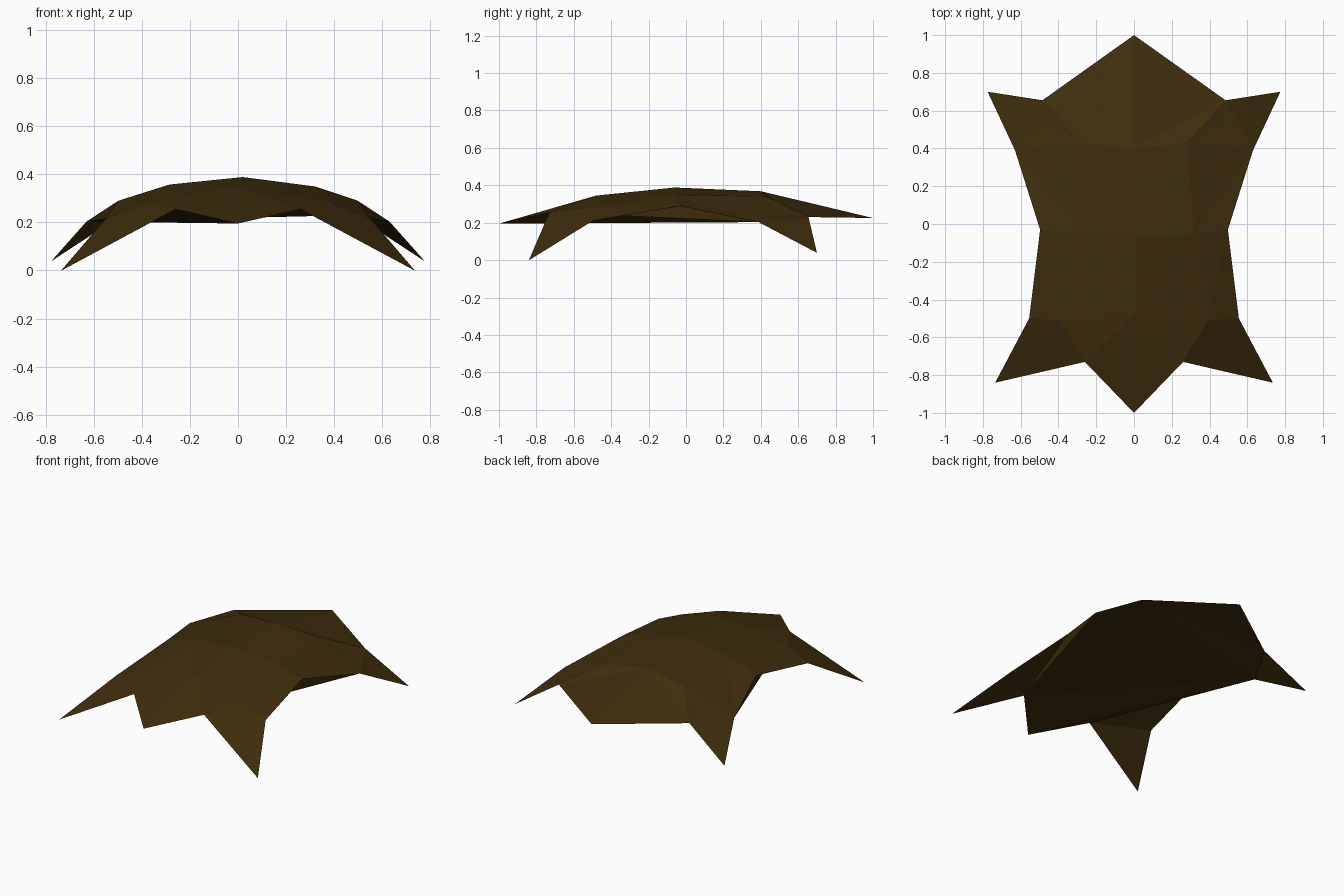
import bpy, bmesh

if "Cube" in bpy.data.objects:
    bpy.data.objects.remove(bpy.data.objects["Cube"])

# Right half of the pelt; left half is mirrored
half = {
    "tail": (0, -1, .195), "notch": (.26, -.73, .255), "foot": (.735, -.84, 0),
    "hip": (.555, -.5, .21), "waist": (.497, -.03, .29), "shoulder": (.63, .39, .203),
    "paw": (.775, .70, .04), "corner": (.485, .655, .23), "head": (0, 1, .225),
    "spine1": (0, -.48, .345), "spine2": (0, -.06, .388), "spine3": (0, .40, .368),
    "mid1": (.39, -.51, .28), "mid2": (.32, -.05, .349), "mid3": (.28, .43, .34),
    "fold": (.46, .53, .25),
}

# Upper skin, right half
top = [
    "tail notch spine1", "notch mid1 spine1", "notch hip mid1", "notch foot hip",
    "hip waist mid1", "waist mid2 mid1", "spine1 mid1 mid2", "spine1 mid2 spine2",
    "waist shoulder mid2", "shoulder mid3 mid2", "shoulder fold mid3",
    "fold corner mid3", "shoulder corner fold", "shoulder paw corner",
    "mid2 mid3 spine3", "mid2 spine3 spine2", "mid3 corner spine3",
    "corner head spine3",
]

# Shallow underside: mirrored edges, then a fan from the left shoulder
under_sides = ["notch foot hip", "notch hip waist", "notch waist shoulder",
               "shoulder paw corner"]
under_fan = [
    "tail -notch -shoulder", "tail -shoulder notch", "notch -shoulder corner",
    "notch corner shoulder", "corner -shoulder -corner", "corner -corner head",
]

bm = bmesh.new()
verts = {}
for name, (x, y, z) in half.items():
    verts[name] = bm.verts.new((x, y, z))
    verts["-" + name] = bm.verts.new((-x, y, z)) if x else verts[name]

# The back is slightly uneven
verts["spine2"].co.x = .02
verts["-mid2"].co = (-.285, -.05, .357)


def face(names, up):
    vs = [verts[n] for n in names]
    a, b, c = (v.co for v in vs)
    if ((b - a).cross(c - a).z > 0) != up:
        vs.reverse()
    # Flat limb tips share a triangle, so their underside gets its own points
    if bm.faces.get(vs):
        vs = [bm.verts.new((v.co.x, v.co.y, v.co.z - .001)) for v in vs]
    bm.faces.new(vs)


def mirrored(rows, up):
    for row in rows:
        face(row.split(), up)
        face(["-" + n for n in row.split()], up)


mirrored(top, True)
mirrored(under_sides, False)
for row in under_fan:
    face(row.split(), False)

mesh = bpy.data.meshes.new("hide_pelt")
bm.to_mesh(mesh)
bm.free()
pelt = bpy.data.objects.new("hide_pelt", mesh)
bpy.context.collection.objects.link(pelt)

# Single dark brown hide colour
brown = bpy.data.materials.new("dark_brown_hide")
brown.diffuse_color = (.05, .027, .004, 1)
brown.use_nodes = True
brown.node_tree.nodes["Principled BSDF"].inputs["Base Color"].default_value = brown.diffuse_color
mesh.materials.append(brown)
